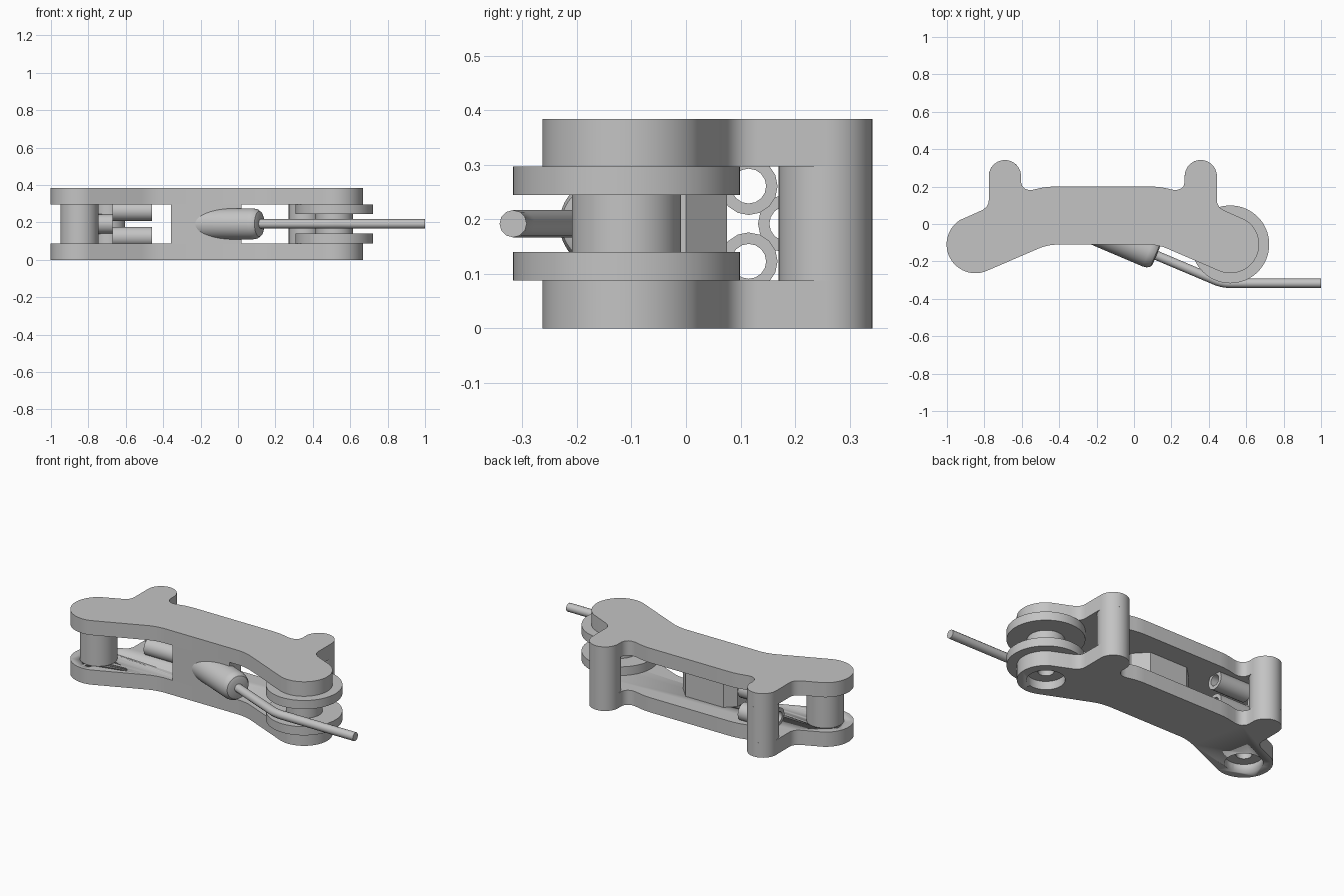
import bpy, bmesh, math
from mathutils import Matrix, Vector

if "Cube" in bpy.data.objects:
    bpy.data.objects.remove(bpy.data.objects["Cube"])

MID = -0.1665          # mirror line of the link plates
AX = 0.515             # pulley axis x
PY = -0.109            # y of both lower axes
ZB, ZT, H = 0.088, 0.297, 0.384
ZC = H / 2

grey = bpy.data.materials.new("plain grey")
grey.diffuse_color = (0.55, 0.55, 0.55, 1)
grey.use_nodes = True
grey.node_tree.nodes["Principled BSDF"].inputs["Base Color"].default_value = grey.diffuse_color


def finish(name, bm, smooth=True):
    bmesh.ops.recalc_face_normals(bm, faces=bm.faces)
    me = bpy.data.meshes.new(name)
    bm.to_mesh(me)
    bm.free()
    ob = bpy.data.objects.new(name, me)
    bpy.context.collection.objects.link(ob)
    me.materials.append(grey)
    if smooth:
        bpy.ops.object.select_all(action='DESELECT')
        ob.select_set(True)
        bpy.context.view_layer.objects.active = ob
        bpy.ops.object.shade_smooth_by_angle(angle=math.radians(32))
    return ob


def prism(name, pts, z0, z1):
    bm = bmesh.new()
    f = bm.faces.new([bm.verts.new((x, y, z0)) for x, y in pts])
    r = bmesh.ops.extrude_face_region(bm, geom=[f])
    vs = [v for v in r['geom'] if isinstance(v, bmesh.types.BMVert)]
    bmesh.ops.translate(bm, verts=vs, vec=(0, 0, z1 - z0))
    return finish(name, bm)


def lathe(name, prof, loc, direction=(0, 0, 1), n=48, closed=False):
    """Spin a (radius, height) profile around an axis."""
    bm = bmesh.new()
    vs = [bm.verts.new((r, 0, z)) for r, z in prof]
    es = [bm.edges.new(p) for p in zip(vs, vs[1:])]
    if closed:
        es.append(bm.edges.new((vs[-1], vs[0])))
    bmesh.ops.spin(bm, geom=vs + es, cent=(0, 0, 0), axis=(0, 0, 1),
                   angle=math.tau, steps=n, use_duplicate=False)
    bmesh.ops.remove_doubles(bm, verts=bm.verts, dist=1e-5)
    rot = Vector((0, 0, 1)).rotation_difference(Vector(direction)).to_matrix().to_4x4()
    bm.transform(Matrix.Translation(loc) @ rot)
    return finish(name, bm)


def arc(cx, cy, r, a0, a1, n):
    return [(cx + r * math.cos(math.radians(a0 + (a1 - a0) * i / n)),
             cy + r * math.sin(math.radians(a0 + (a1 - a0) * i / n))) for i in range(n + 1)]


# Link plate outline: right half, then mirrored
half = [(0.25, -0.11), (0.285, -0.114), (0.32, -0.122), (0.35, -0.134)]
half += arc(AX - MID, PY, 0.154, 247, 418, 28)
half += [(0.665, 0.065), (0.64, 0.077), (0.622, 0.091), (0.612, 0.11), (0.6095, 0.13)]
half += arc(0.5235, 0.256, 0.086, 0, 180, 20)
half += [(0.4375, 0.225), (0.432, 0.204), (0.417, 0.189), (0.397, 0.182),
         (0.375, 0.183), (0.32, 0.195), (0.285, 0.199), (0.26, 0.2)]
outline = [(MID + u, y) for u, y in half] + [(MID - u, y) for u, y in reversed(half)]

prism("top_plate", outline, ZT, H)
bottom = prism("bottom_plate", outline, 0, ZB)

# Round openings under both axes
for x in (AX, 2 * MID - AX):
    cut = lathe("axis_cutter", [(0, -0.1), (0.102, -0.1), (0.102, 0.2), (0, 0.2)], (x, PY, 0))
    cut.hide_render = True
    cut.hide_set(True)
    m = bottom.modifiers.new("opening", 'BOOLEAN')
    m.operation = 'DIFFERENCE'
    m.solver = 'EXACT'
    m.object = cut

# Bored pin at the left end, grooved pulley at the right end
bore = [(0, 0.25), (0.042, 0.25), (0.042, 0.05), (0.102, 0.05)]
lathe("link_pin", bore + [(0.102, ZT), (0, ZT)], (2 * MID - AX, PY, 0))
lathe("pulley", bore + [(0.102, ZB), (0.208, ZB), (0.208, 0.14), (0.1, 0.14), (0.1, 0.245),
                        (0.208, 0.245), (0.208, ZT), (0, ZT)], (AX, PY, 0), n=64)

# Pillars joining the ears of the two plates
for s, name in ((-1, "left_pillar"), (1, "right_pillar")):
    lathe(name, [(0, ZB), (0.086, ZB), (0.086, ZT), (0, ZT)], (MID + s * 0.5235, 0.256, 0))

# Centre block with chamfered back corners
prism("centre_block", [(-0.357, -0.11), (0.02, -0.11), (0.02, 0.0), (-0.05, 0.075),
                       (-0.3, 0.075), (-0.357, 0.02)], ZB, ZT)

# Slanted cable socket with rounded end
a = math.radians(-23)
d = Vector((math.cos(a), math.sin(a), 0))
end = Vector((0.12, -0.168, ZC))
lathe("cable_socket", [(0, -0.38), (0.083, -0.38), (0.083, -0.045), (0.079, -0.022),
                       (0.068, -0.006), (0.052, 0), (0, 0)], end, d)

# Cable bending around the pulley
path = [(end.x - 0.05 * d.x, end.y - 0.05 * d.y)] + arc(AX, PY, 0.208, 247, 270, 8) + [(1.0, -0.317)]
cu = bpy.data.curves.new("cable", 'CURVE')
cu.dimensions = '3D'
cu.bevel_depth = 0.025
cu.bevel_resolution = 4
cu.use_fill_caps = True
sp = cu.splines.new('POLY')
sp.points.add(len(path) - 1)
for p, (x, y) in zip(sp.points, path):
    p.co = (x, y, ZC, 1)
cu.materials.append(grey)
bpy.context.collection.objects.link(bpy.data.objects.new("cable", cu))


# Hollow guide tubes beside the left pillar
def tube(name, x0, x1, y, z):
    lathe(name, [(0.032, 0), (0.053, 0), (0.053, x1 - x0), (0.032, x1 - x0)],
          (x0, y, z), (1, 0, 0), n=16, closed=True)


tube("upper_tube", -0.67, -0.46, 0.115, 0.261)
tube("lower_tube", -0.67, -0.46, 0.115, 0.123)
tube("middle_tube", -0.745, -0.67, 0.185, ZC)
